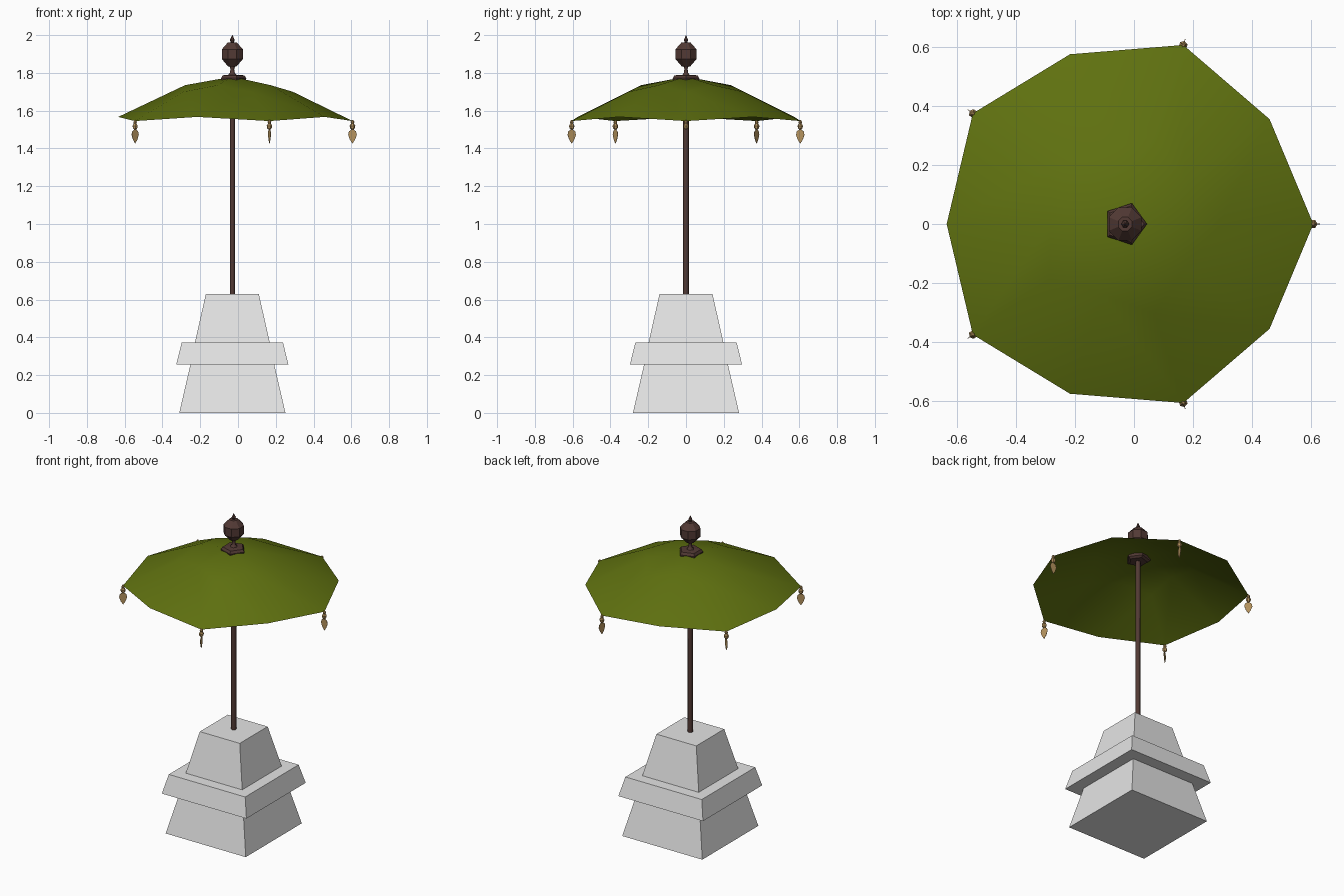
import bpy, bmesh, math
from math import cos, sin, pi, radians

if "Cube" in bpy.data.objects:
    bpy.data.objects.remove(bpy.data.objects["Cube"])

CX = -0.03  # axis of the parasol


def material(name, rgb):
    m = bpy.data.materials.new(name)
    m.diffuse_color = (*rgb, 1)
    m.use_nodes = True
    m.node_tree.nodes["Principled BSDF"].inputs["Base Color"].default_value = m.diffuse_color
    return m


STONE = material("pale stone", (0.78, 0.78, 0.78))
OLIVE = material("olive cloth", (0.115, 0.165, 0.005))
WOOD = material("dark brown wood", (0.085, 0.042, 0.035))
GOLD = material("tan gold", (0.46, 0.29, 0.11))


def finish(name, bm, mat, smooth=None, loc=(CX, 0, 0), fix=True):
    if fix:
        bmesh.ops.recalc_face_normals(bm, faces=bm.faces[:])
    me = bpy.data.meshes.new(name)
    bm.to_mesh(me)
    bm.free()
    me.materials.append(mat)
    ob = bpy.data.objects.new(name, me)
    ob.location = loc
    bpy.context.collection.objects.link(ob)
    if smooth:
        bpy.ops.object.select_all(action='DESELECT')
        ob.select_set(True)
        bpy.context.view_layer.objects.active = ob
        bpy.ops.object.shade_smooth_by_angle(angle=radians(smooth))
    return ob


def lathe(bm, profile, sides, turn=0.0):
    """Stack of polygon rings (radius, z), closed at both ends."""
    rings = [[bm.verts.new((r * cos(turn + 2 * pi * i / sides),
                            r * sin(turn + 2 * pi * i / sides), z))
              for i in range(sides)] for r, z in profile]
    for a, b in zip(rings, rings[1:]):
        for i in range(sides):
            j = (i + 1) % sides
            bm.faces.new((a[i], a[j], b[j], b[i]))
    bm.faces.new(rings[0][::-1])
    bm.faces.new(rings[-1])


def turned(name, profile, sides, mat, turn=0.0, smooth=None):
    bm = bmesh.new()
    lathe(bm, profile, sides, turn)
    return finish(name, bm, mat, smooth)


# stepped pedestal: three tapered square blocks
R2 = math.sqrt(2)
for name, h0, z0, h1, z1 in (("pedestal_foot", 0.281, 0.0, 0.222, 0.255),
                             ("pedestal_ledge", 0.297, 0.255, 0.268, 0.373),
                             ("pedestal_top", 0.198, 0.373, 0.14, 0.63)):
    turned(name, [(h0 * R2, z0), (h1 * R2, z1)], 4, STONE, pi / 4)

# pole
turned("pole", [(0.015, 0.62), (0.015, 1.78)], 6, WOOD, pi / 6, 61)

# pentagonal collar clamping the canopy
turned("collar", [(0.055, 1.742), (0.07, 1.752), (0.074, 1.772),
                  (0.064, 1.787), (0.02, 1.79)], 5, WOOD)

# finial: neck, ball and spike
turned("finial_neck", [(0.026, 1.785), (0.013, 1.80), (0.010, 1.82),
                       (0.018, 1.842)], 6, WOOD, 0, 61)
turned("finial_ball", [(0.025, 1.835), (0.060, 1.873), (0.060, 1.925),
                       (0.025, 1.962)], 8, WOOD, pi / 8)
turned("finial_spike", [(0.007, 1.958), (0.013, 1.974), (0.001, 2.0)], 6, WOOD, 0)

# canopy: alternate ribs reach lower and further out
bm = bmesh.new()
apex = bm.verts.new((0, 0, 1.78))
mid, rim = [], []
for i in range(10):
    a = i * pi / 5
    rm, zm, rr, zr = (0.32, 1.70, 0.637, 1.545) if i % 2 == 0 else (0.25, 1.735, 0.604, 1.567)
    mid.append(bm.verts.new((rm * cos(a), rm * sin(a), zm)))
    rim.append(bm.verts.new((rr * cos(a), rr * sin(a), zr)))
for i in range(10):
    j = (i + 1) % 10
    bm.faces.new((apex, mid[i], mid[j]))
    bm.faces.new((mid[i], rim[i], rim[j], mid[j]))
finish("canopy", bm, OLIVE, 60, fix=False)

# tassels: two beads with a flat leaf set in line with the rib
LEAF = [(0.006, 1.500), (0.019, 1.490), (0.023, 1.472), (0.014, 1.447), (0.001, 1.427)]
for k in range(5):
    a = k * 2 * pi / 5
    bm = bmesh.new()
    lathe(bm, [(0.004, 1.550), (0.010, 1.541), (0.008, 1.532), (0.015, 1.520),
               (0.013, 1.508), (0.005, 1.499)], 6)
    outline = LEAF + [(-x, z) for x, z in reversed(LEAF)]
    vs = [[bm.verts.new((x, y, z)) for x, z in outline] for y in (-0.001, 0.001)]
    bm.faces.new(vs[0])
    bm.faces.new(vs[1][::-1])
    for i in range(10):
        j = (i + 1) % 10
        bm.faces.new((vs[0][i], vs[1][i], vs[1][j], vs[0][j]))
    ob = finish(f"tassel_{k + 1}", bm, GOLD,
                loc=(CX + 0.636 * cos(a), 0.636 * sin(a), 0))
    ob.rotation_euler.z = a
